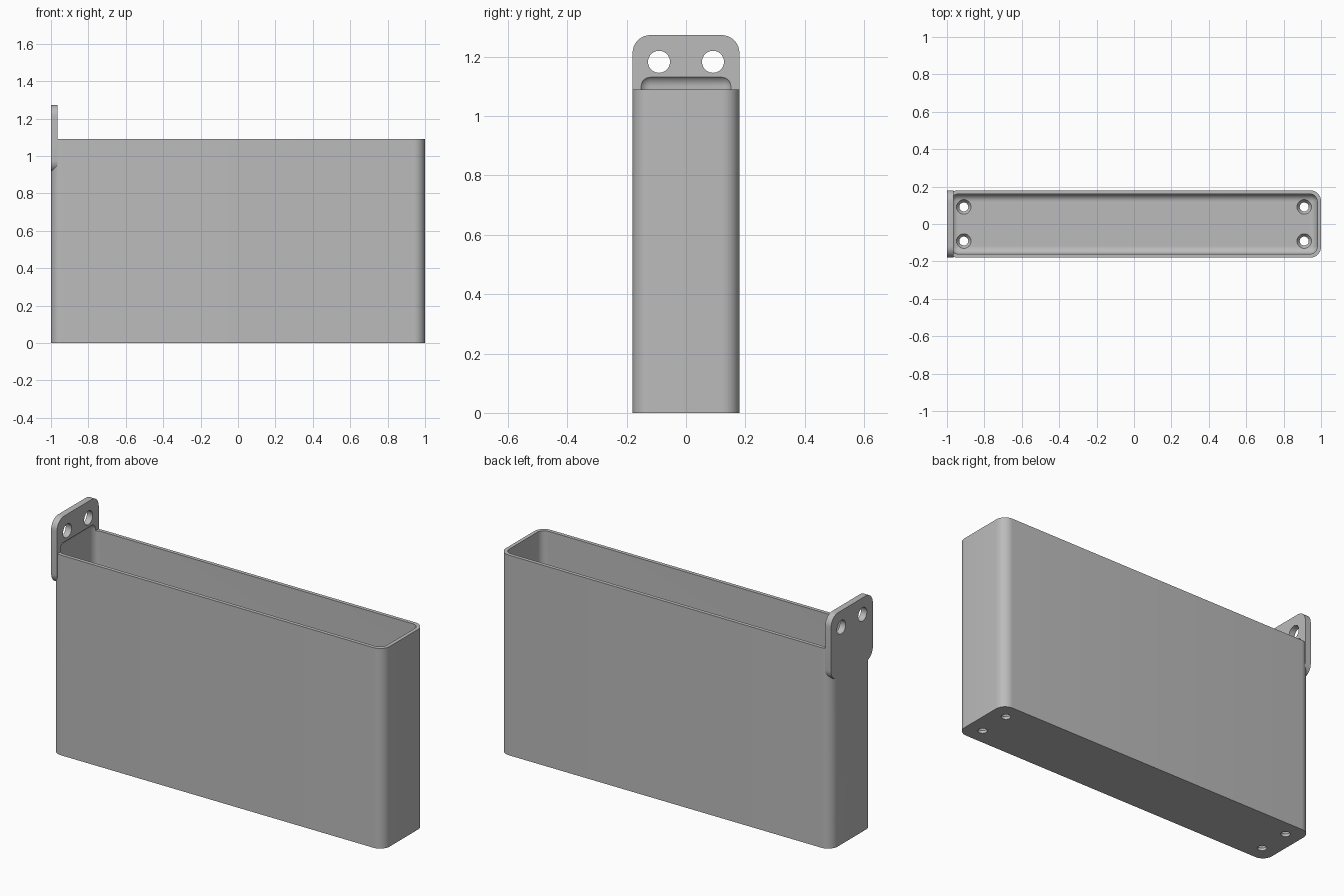
import bpy, bmesh
from math import pi, radians
from mathutils import Matrix

if "Cube" in bpy.data.objects:
    bpy.data.objects.remove(bpy.data.objects["Cube"], do_unlink=True)

grey = bpy.data.materials.new("grey_plastic")
grey.use_nodes = True
colour = (0.5, 0.5, 0.5, 1)
grey.diffuse_color = colour
grey.node_tree.nodes["Principled BSDF"].inputs["Base Color"].default_value = colour


def finish(name, bm):
    bmesh.ops.recalc_face_normals(bm, faces=bm.faces)
    mesh = bpy.data.meshes.new(name)
    bm.to_mesh(mesh)
    bm.free()
    mesh.materials.append(grey)
    obj = bpy.data.objects.new(name, mesh)
    bpy.context.collection.objects.link(obj)
    return obj


def rounded_block(name, low, high, radius, axis=None):
    """Block between two corners; rounds edges along one axis, or all edges."""
    bm = bmesh.new()
    bmesh.ops.create_cube(bm, size=1)
    for v in bm.verts:
        v.co = [h if c > 0 else l for c, l, h in zip(v.co, low, high)]
    edges = [e for e in bm.edges if axis is None
             or abs((e.verts[0].co - e.verts[1].co).normalized()[axis]) > 0.9]
    bmesh.ops.bevel(bm, geom=edges, offset=radius, segments=10,
                    profile=0.5, affect='EDGES')
    return finish(name, bm)


def cone(name, place, r1, r2, depth, turn=Matrix()):
    bm = bmesh.new()
    bmesh.ops.create_cone(bm, cap_ends=True, segments=40, radius1=r1, radius2=r2,
                          depth=depth, matrix=Matrix.Translation(place) @ turn)
    return finish(name, bm)


def combine(target, tool, operation):
    mod = target.modifiers.new("join", 'BOOLEAN')
    mod.operation, mod.solver, mod.object = operation, 'EXACT', tool
    bpy.context.view_layer.objects.active = target
    bpy.ops.object.modifier_apply(modifier=mod.name)
    bpy.data.objects.remove(tool, do_unlink=True)


# Outer shell and the hanging plate at one end
WIDTH, FLOOR = 0.18, 0.035
holder = rounded_block("wall_holder", (-1, -WIDTH, 0), (1, WIDTH, 1.09), 0.058, axis=2)
plate = rounded_block("hanging_plate", (-1, -WIDTH, 0.915), (-0.965, WIDTH, 1.273),
                      0.06, axis=0)
combine(holder, plate, 'UNION')

# Rounded cavity, which also scoops into the plate above the rim
cavity = rounded_block("cavity", (-0.98, -0.16, FLOOR), (0.98, 0.16, 1.14), 0.04)
combine(holder, cavity, 'DIFFERENCE')

# Screw holes in the plate and countersunk holes in the floor
for y in (-0.091, 0.091):
    screw = cone("screw_hole", (-0.98, y, 1.183), 0.037, 0.037, 0.1,
                 Matrix.Rotation(pi / 2, 4, 'Y'))
    combine(holder, screw, 'DIFFERENCE')
    for x in (-0.91, 0.91):
        drain = cone("floor_hole", (x, y, 0), 0.024, 0.024, 0.2)
        combine(holder, drain, 'DIFFERENCE')
        sink = cone("countersink", (x, y, FLOOR - 0.005), 0.024, 0.046, 0.03)
        combine(holder, sink, 'DIFFERENCE')

bpy.ops.object.select_all(action='DESELECT')
holder.select_set(True)
bpy.context.view_layer.objects.active = holder
bpy.ops.object.shade_smooth_by_angle(angle=radians(30))
